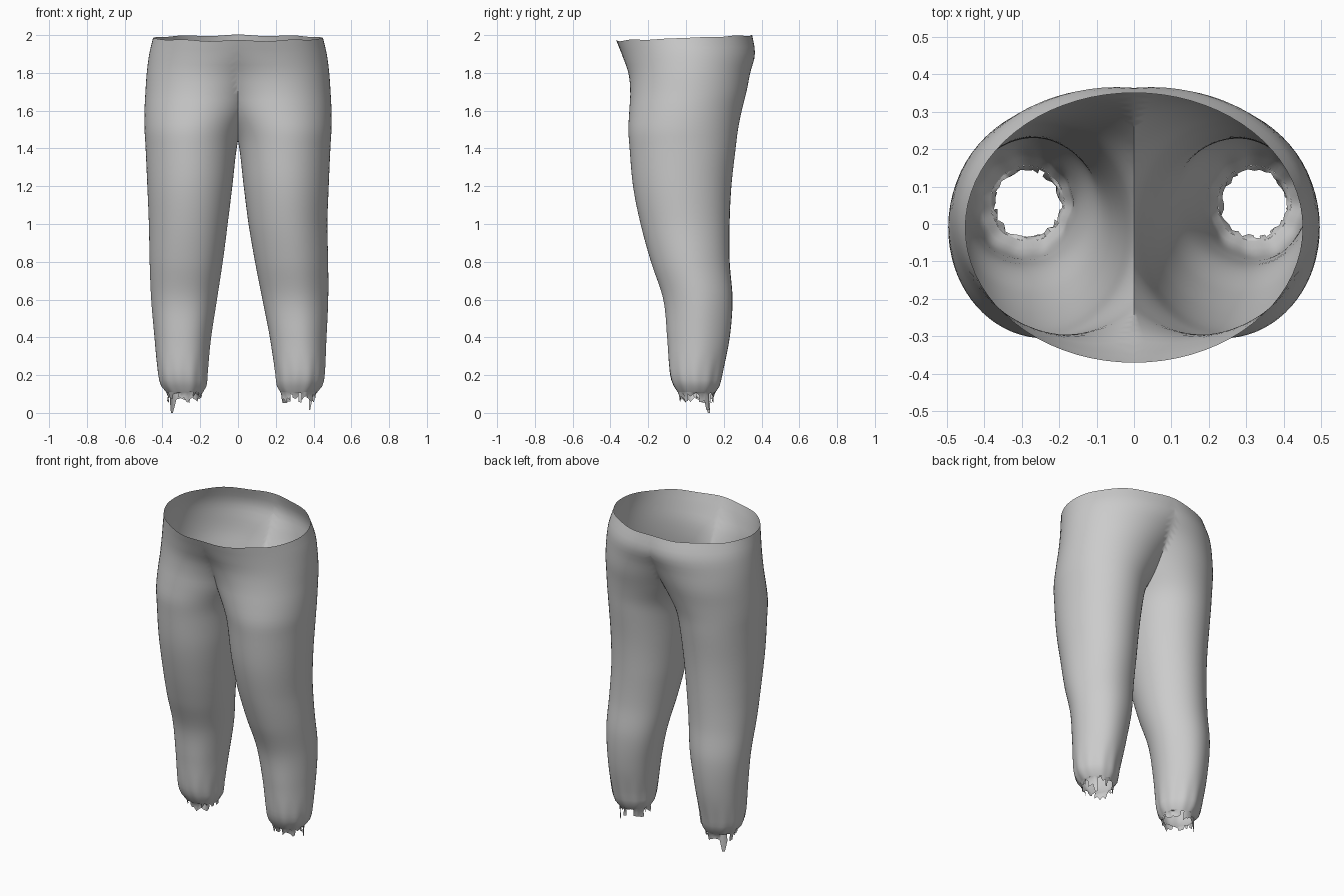
import bpy, bmesh, math, random
from mathutils import Vector

random.seed(4)
SEGMENTS = 72
RINGS = 60

cube = bpy.data.objects.get("Cube")
if cube:
    bpy.data.objects.remove(cube, do_unlink=True)

# Cloth colour
cloth = bpy.data.materials.new("grey cloth")
cloth.use_nodes = True
grey = (0.6, 0.6, 0.6, 1)
cloth.diffuse_color = grey
cloth.node_tree.nodes["Principled BSDF"].inputs["Base Color"].default_value = grey

# Leg sections: height, outer x, inner x, front y, back y.
# Sections that reach past the centre are trimmed there and form the seat.
SECTIONS = [
    (2.0, .45, -.45, -.37, .35),
    (1.9, .47, -.37, -.34, .365),
    (1.8, .483, -.23, -.305, .34),
    (1.7, .49, -.135, -.295, .32),
    (1.6, .495, -.075, -.3, .295),
    (1.5, .495, -.02, -.305, .275),
    (1.42, .49, .004, -.3, .265),
    (1.2, .48, .03, -.28, .24),
    (1.0, .472, .055, -.24, .23),
    (.8, .472, .085, -.185, .23),
    (.6, .468, .12, -.12, .245),
    (.4, .455, .155, -.1, .23),
    (.2, .44, .18, -.085, .19),
    (.14, .425, .187, -.065, .175),
    (.11, .4, .205, -.045, .155),
]


def section_at(z):
    """Smoothly interpolate the leg section at a height."""
    last = len(SECTIONS) - 1
    i = 0
    while i < last - 1 and SECTIONS[i + 1][0] > z:
        i += 1
    before, a = SECTIONS[max(i - 1, 0)], SECTIONS[i]
    b, after = SECTIONS[i + 1], SECTIONS[min(i + 2, last)]
    span = b[0] - a[0]
    t = (z - a[0]) / span
    result = []
    for k in range(1, len(a)):
        slope_a = (b[k] - before[k]) / (b[0] - before[0]) * span
        slope_b = (after[k] - a[k]) / (after[0] - a[0]) * span
        s = t * t * (3 - 2 * t)
        result.append(a[k] * (1 - s) + b[k] * s
                      + slope_a * t * (1 - t) ** 2 - slope_b * t * t * (1 - t))
    return result


def leg_point(z, angle, side, scale=1.0):
    """Point on one leg, with soft folds that deepen towards the hem."""
    outer, inner, front, back = section_at(z)
    shift = side * .02 * max(0, 1 - z)
    low = max(0, 1.3 - z)
    fold = 1 + .012 * low * math.sin(5 * angle + side + z)
    gather = max(0, 1 - abs(z - .16) / .16)
    fold += .018 * gather * math.sin(11 * angle + 2 * side)
    radius = fold * scale
    x = (outer + inner) / 2 + shift + (outer - inner) / 2 * radius * math.cos(angle)
    y = (front + back) / 2 + (back - front) / 2 * radius * math.sin(angle)
    # The waist rim tilts and ripples slightly
    rim = max(0, (z - 1.9) / .1)
    lift = rim * (.04 * y - .015 + .004 * math.sin(9 * angle) * math.sin(angle))
    return Vector((x, y, z + lift))


def skin(bm, rings, torn=0.0):
    """Join rings of vertices with quads, leaving out some where torn."""
    for upper, lower in zip(rings, rings[1:]):
        for i in range(len(upper)):
            j = (i + 1) % len(upper)
            if random.random() >= torn:
                bm.faces.new((upper[i], lower[i], lower[j], upper[j]))


def place_on_side(bm, side):
    """Flip a part built on the left over to the right."""
    if side < 0:
        for v in bm.verts:
            v.co.x = -v.co.x
        bmesh.ops.reverse_faces(bm, faces=bm.faces[:])


def make_object(name, bm, sharp):
    mesh = bpy.data.meshes.new(name)
    bm.to_mesh(mesh)
    bm.free()
    mesh.materials.append(cloth)
    obj = bpy.data.objects.new(name, mesh)
    bpy.context.collection.objects.link(obj)
    bpy.ops.object.select_all(action="DESELECT")
    obj.select_set(True)
    bpy.context.view_layer.objects.active = obj
    bpy.ops.object.shade_smooth_by_angle(angle=math.radians(sharp))
    return obj


angles = [math.tau * i / SEGMENTS for i in range(SEGMENTS)]
top, bottom = SECTIONS[0][0], SECTIONS[-1][0]

# Trousers: two leg tubes trimmed at the centre and welded along the seam
trousers = bmesh.new()
for side in (1, -1):
    half = bmesh.new()
    heights = [top + (bottom - top) * r / RINGS for r in range(RINGS + 1)]
    rings = [[half.verts.new(leg_point(z, a, side)) for a in angles] for z in heights]
    skin(half, rings)
    bmesh.ops.bisect_plane(half, geom=half.verts[:] + half.edges[:] + half.faces[:],
                           plane_co=(0, 0, 0), plane_no=(1, 0, 0), clear_inner=True)
    place_on_side(half, side)
    piece = bpy.data.meshes.new("half")
    half.to_mesh(piece)
    half.free()
    trousers.from_mesh(piece)
    bpy.data.meshes.remove(piece)
seam = [v for v in trousers.verts if abs(v.co.x) < .0005]
bmesh.ops.remove_doubles(trousers, verts=seam, dist=.001)
make_object("trousers", trousers, 60)

# Frayed hems: turned-in cloth with torn, uneven strands hanging below
for side, name in ((1, "left_frayed_hem"), (-1, "right_frayed_hem")):
    hem = bmesh.new()
    edge, turned, strands = [], [], []
    for a in angles[::2]:
        p = leg_point(bottom, a, side)
        edge.append(hem.verts.new(p))
        p = leg_point(bottom, a, side, random.uniform(.86, .96))
        p.z -= random.uniform(0, .03)
        turned.append(hem.verts.new(p))
        p = leg_point(bottom, a, side, random.uniform(.82, .95))
        p.z -= random.uniform(.02, .06)
        # One longer strand hangs at the outer back of each leg
        if abs(a - .8) < .12:
            p.z = .0 if side < 0 else .015
        strands.append(hem.verts.new(p))
    skin(hem, [edge, turned])
    skin(hem, [turned, strands], torn=.3)
    loose = [v for v in hem.verts if not v.link_faces]
    bmesh.ops.delete(hem, geom=loose, context="VERTS")
    place_on_side(hem, side)
    make_object(name, hem, 50)
